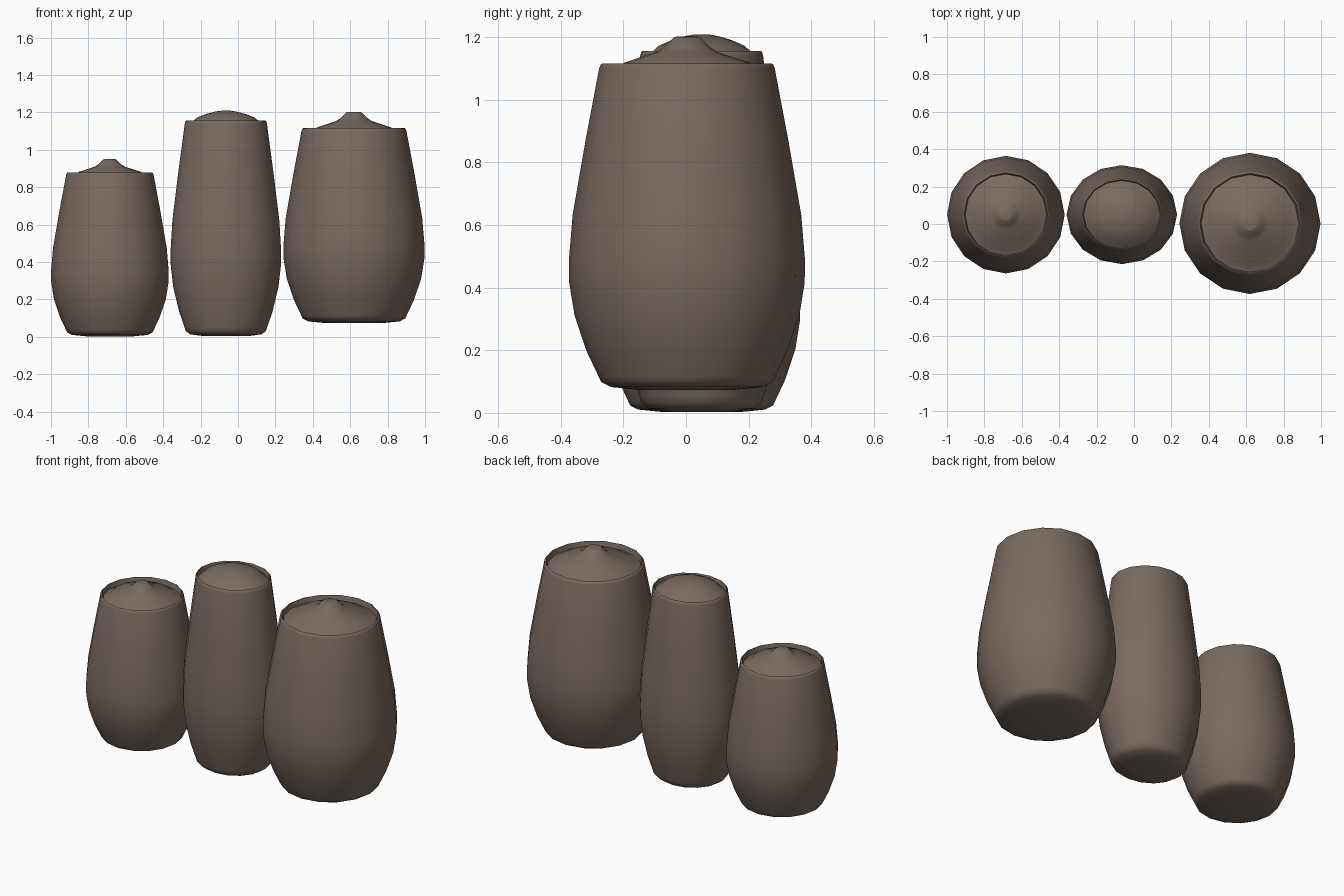
import bpy, bmesh, math

if "Cube" in bpy.data.objects:
    bpy.data.objects.remove(bpy.data.objects["Cube"])

clay = bpy.data.materials.new("brown_clay")
clay.diffuse_color = (0.19, 0.145, 0.118, 1)
clay.use_nodes = True
clay.node_tree.nodes["Principled BSDF"].inputs["Base Color"].default_value = clay.diffuse_color
SIDES = 16

# Barrel wall: (radius fraction, height fraction) from base to rim
WALL = [(0.39, 0.003), (0.643, 0.012), (0.725, 0.027), (0.748, 0.045), (0.847, 0.12),
        (0.95, 0.23), (0.995, 0.33), (0.998, 0.40), (0.966, 0.538), (0.857, 0.765),
        (0.742, 0.985), (0.728, 0.997), (0.71, 1.0)]


def lathe(name, centre, rx, ry, profile):
    """Spin a (radius fraction, z) profile into a closed elliptical body."""
    bm = bmesh.new()
    rings = []
    for r, z in profile:
        rings.append([bm.verts.new((centre[0] + rx * r * math.cos(2 * math.pi * i / SIDES),
                                    centre[1] + ry * r * math.sin(2 * math.pi * i / SIDES), z))
                      for i in range(SIDES)])
    for a, b in zip(rings, rings[1:]):
        for i in range(SIDES):
            j = (i + 1) % SIDES
            bm.faces.new((a[i], a[j], b[j], b[i]))
    bm.faces.new(rings[0][::-1])
    bm.faces.new(rings[-1])
    me = bpy.data.meshes.new(name)
    bm.to_mesh(me)
    bm.free()
    me.materials.append(clay)
    ob = bpy.data.objects.new(name, me)
    bpy.context.collection.objects.link(ob)
    bpy.ops.object.select_all(action='DESELECT')
    ob.select_set(True)
    bpy.context.view_layer.objects.active = ob
    bpy.ops.object.shade_smooth_by_angle(angle=math.radians(45))


# Sunken lids: (radius fraction, z relative to the rim)
def peaked(peak):
    return [(0.69, -0.03), (0.62, -0.022), (0.53, 0.002), (0.26, 0.42 * peak),
            (0.19, 0.62 * peak), (0.11, 0.98 * peak), (0.09, peak)]


def domed(peak):
    return [(0.69, -0.025), (0.64, -0.015), (0.52, 0.3 * peak), (0.36, 0.66 * peak),
            (0.2, 0.9 * peak), (0.09, peak)]


def barrel(name, centre, rx, ry, base, rim, lid):
    wall = [(r, base + t * (rim - base)) for r, t in WALL]
    top = [(r, rim + dz) for r, dz in lid]
    lathe(name, centre, rx, ry, wall + top)


barrel("short_barrel", (-0.685, 0.05), 0.315, 0.315, 0.0, 0.88, peaked(0.07))
barrel("tall_barrel", (-0.065, 0.05), 0.296, 0.265, 0.0, 1.157, domed(0.052))
barrel("large_barrel", (0.62, 0.003), 0.378, 0.378, 0.07, 1.117, peaked(0.085))
